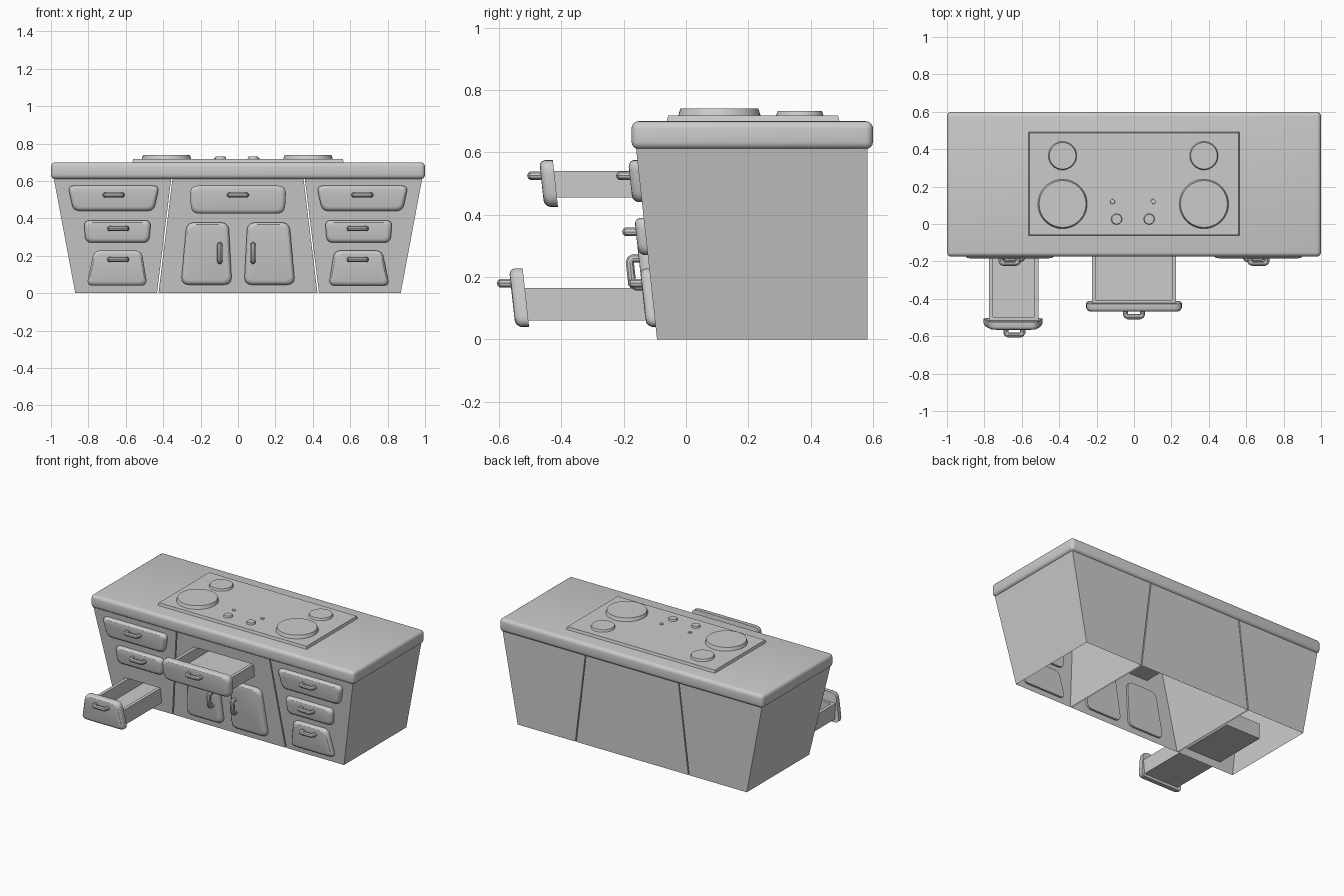
import bpy, bmesh
from math import cos, sin, pi
from mathutils import Vector

if "Cube" in bpy.data.objects:
    bpy.data.objects.remove(bpy.data.objects["Cube"])

TOP, BACK = 0.615, 0.583


def wall(z):
    """y of the leaning cabinet front at height z"""
    return -0.093 - 0.11 * z


def finish(name, bm, smooth=True, fix=True):
    if fix:
        bmesh.ops.recalc_face_normals(bm, faces=bm.faces)
    me = bpy.data.meshes.new(name)
    bm.to_mesh(me)
    bm.free()
    ob = bpy.data.objects.new(name, me)
    bpy.context.collection.objects.link(ob)
    if smooth:
        bpy.ops.object.select_all(action='DESELECT')
        ob.select_set(True)
        bpy.context.view_layer.objects.active = ob
        bpy.ops.object.shade_smooth_by_angle()
    return ob


def box(name, x0, x1, y0, y1, z0, z1, bevel=0, seg=3):
    bm = bmesh.new()
    bmesh.ops.create_cube(bm, size=1)
    for v in bm.verts:
        v.co = Vector(((x0 + x1) / 2 + v.co.x * (x1 - x0), (y0 + y1) / 2 + v.co.y * (y1 - y0),
                       (z0 + z1) / 2 + v.co.z * (z1 - z0)))
    if bevel:
        bmesh.ops.bevel(bm, geom=bm.edges[:], offset=bevel, segments=seg, profile=0.5, affect='EDGES')
    return finish(name, bm)


def cabinet(name, top, bottom, hole=None):
    """Hollow cabinet, open underneath, with an optional drawer opening in the front"""
    quad = [(bottom[0], 0), (bottom[1], 0), (top[1], TOP), (top[0], TOP)]
    bm = bmesh.new()
    f = [bm.verts.new((x, wall(z), z)) for x, z in quad]
    b = [bm.verts.new((x, BACK, z)) for x, z in quad]
    bm.faces.new(b)
    for i in (1, 2, 3):
        j = (i + 1) % 4
        bm.faces.new((f[i], f[j], b[j], b[i]))
    if hole:
        x0, x1, z0, z1 = hole
        h = [bm.verts.new((x, wall(z), z)) for x, z in ((x0, z0), (x1, z0), (x1, z1), (x0, z1))]
        for i in range(4):
            j = (i + 1) % 4
            bm.faces.new((f[i], f[j], h[j], h[i]))
    else:
        bm.faces.new(f)
    finish(name, bm)


def rounded(quad, r):
    """Outline of a four-cornered shape with rounded corners"""
    pts = []
    q = [Vector(p) for p in quad]
    for i in range(4):
        p = q[i]
        a = p + (q[i - 1] - p).normalized() * r
        c = p + (q[(i + 1) % 4] - p).normalized() * r
        for k in range(6):
            t = k / 5
            pts.append(a * (1 - t) ** 2 + p * 2 * t * (1 - t) + c * t * t)
    return pts


def panel(name, top, bottom, z0, z1, pull=0.0, r=0.035):
    """Cushion-edged drawer or door front, leaning with the cabinet wall"""
    pts = rounded([(bottom[0], z0), (bottom[1], z0), (top[1], z1), (top[0], z1)], r)
    cx, cz = sum(top + bottom) / 4, (z0 + z1) / 2
    w, h = max(top[1] - top[0], bottom[1] - bottom[0]), z1 - z0
    bm = bmesh.new()
    rings = []
    for inset, d in ((0, 0.014), (0, -0.012), (0.004, -0.021), (0.012, -0.028), (0.022, -0.03)):
        ring = []
        for p in pts:
            x = cx + (p.x - cx) * (1 - 2 * inset / w)
            z = cz + (p.y - cz) * (1 - 2 * inset / h)
            ring.append(bm.verts.new((x, wall(z) + d - pull, z)))
        rings.append(ring)
    n = len(pts)
    for a, b in zip(rings, rings[1:]):
        for i in range(n):
            bm.faces.new((a[i], a[(i + 1) % n], b[(i + 1) % n], b[i]))
    bm.faces.new(rings[0])
    bm.faces.new(rings[-1])
    finish(name, bm)


def handle(name, cx, cz, pull=0.0, vertical=False):
    """Bow handle swept along a bent path"""
    cu = bpy.data.curves.new(name, 'CURVE')
    cu.dimensions = '3D'
    cu.bevel_depth = 0.014
    cu.bevel_resolution = 3
    cu.use_fill_caps = True
    path = [(-0.045, 0.01), (-0.045, -0.018), (-0.041, -0.026), (-0.032, -0.03)]
    path += [(-s, d) for s, d in reversed(path)]
    sp = cu.splines.new('POLY')
    sp.points.add(len(path) - 1)
    for pt, (s, d) in zip(sp.points, path):
        z = cz + (s if vertical else 0)
        pt.co = (cx + (0 if vertical else s), wall(z) - 0.03 + d - pull, z, 1)
    tmp = bpy.data.objects.new(name + "_path", cu)
    bpy.context.collection.objects.link(tmp)
    bpy.context.view_layer.update()
    me = bpy.data.meshes.new_from_object(tmp.evaluated_get(bpy.context.evaluated_depsgraph_get()))
    bpy.data.objects.remove(tmp)
    bm = bmesh.new()
    bm.from_mesh(me)
    finish(name, bm)


def tray(name, x0, x1, y0, y1, z0, z1, t=0.022):
    """Open drawer box with thick walls"""
    bm = bmesh.new()

    def ring(i, z):
        return [bm.verts.new(p) for p in ((x0 + i, y0 + i, z), (x1 - i, y0 + i, z),
                                          (x1 - i, y1 - i, z), (x0 + i, y1 - i, z))]
    rings = [ring(0, z0), ring(0, z1), ring(t, z1), ring(t, z0 + 0.015)]
    for a, b in zip(rings, rings[1:]):
        for i in range(4):
            bm.faces.new((a[i], a[(i + 1) % 4], b[(i + 1) % 4], b[i]))
    bm.faces.new(rings[0])
    bm.faces.new(rings[-1])
    finish(name, bm)


def disc(name, x, y, r, z0, z1, taper, sides=32):
    bm = bmesh.new()
    bmesh.ops.create_cone(bm, cap_ends=True, segments=sides, radius1=r, radius2=r - taper, depth=z1 - z0)
    bmesh.ops.translate(bm, vec=(x, y, (z0 + z1) / 2), verts=bm.verts)
    finish(name, bm)


# Cabinets: the two side units splay out, the middle unit widens downwards
LOW, MID = (-0.775, -0.51, 0.06, 0.165), (-0.225, 0.225, 0.455, 0.54)
cabinet("left_cabinet", (-0.985, -0.357), (-0.87, -0.433), LOW)
cabinet("right_cabinet", (0.357, 0.985), (0.433, 0.87))
cabinet("middle_cabinet", (-0.35, 0.35), (-0.425, 0.425), MID)

# Countertop
box("countertop", -1, 1, -0.175, 0.6, 0.61, 0.70, 0.024, 4)

# Side drawers: top, middle, bottom; the bottom left one is pulled out
drawers = [("top", (0.42, 0.91), (0.45, 0.88), 0.44, 0.575, 0.665, 0.525),
           ("middle", (0.465, 0.825), (0.475, 0.815), 0.27, 0.39, 0.64, 0.345),
           ("bottom", (0.515, 0.77), (0.485, 0.81), 0.04, 0.228, 0.64, 0.18)]
for side, s in (("left", -1), ("right", 1)):
    for label, top, bot, z0, z1, hx, hz in drawers:
        pull = 0.42 if (label, side) == ("bottom", "left") else 0
        t, b = (tuple(sorted(s * v for v in e)) for e in (top, bot))
        panel(f"{side}_{label}_drawer_front", t, b, z0, z1, pull)
        handle(f"{side}_{label}_handle", s * hx, hz, pull)
    # Middle doors
    t, b = (tuple(sorted(s * v for v in e)) for e in ((0.05, 0.275), (0.033, 0.305)))
    panel(f"{side}_door", t, b, 0.045, 0.378, r=0.045)
    handle(f"{side}_door_handle", 0.08 if s > 0 else -0.097, 0.215, vertical=True)

# Pulled-out middle drawer and drawer boxes
panel("middle_drawer_front", (-0.258, 0.258), (-0.25, 0.25), 0.425, 0.575, 0.285, r=0.045)
handle("middle_drawer_handle", 0, 0.525, 0.285)
tray("middle_drawer_box", MID[0], MID[1], -0.43, 0.38, MID[2], MID[3])
tray("left_drawer_box", LOW[0], LOW[1], -0.52, 0.28, LOW[2], LOW[3])

# Cooktop plate, burners, knobs and lights
bm = bmesh.new()
bmesh.ops.create_cube(bm, size=1)
for v in bm.verts:
    k = 0.01 if v.co.z > 0 else 0
    v.co = Vector((v.co.x * (1.13 - k), 0.215 + v.co.y * (0.555 - k), 0.708 + v.co.z * 0.02))
finish("cooktop_plate", bm)
for side, x in (("left", -0.382), ("right", 0.374)):
    disc(f"{side}_large_burner", x, 0.107, 0.133, 0.715, 0.74, 0.008, 48)
    disc(f"{side}_small_burner", x, 0.365, 0.077, 0.715, 0.732, 0.006, 40)
for side, x, lx in (("left", -0.093, -0.115), ("right", 0.081, 0.102)):
    disc(f"{side}_knob", x, 0.026, 0.03, 0.715, 0.73, 0.004, 24)
    disc(f"{side}_light", lx, 0.12, 0.014, 0.715, 0.722, 0.002, 16)
